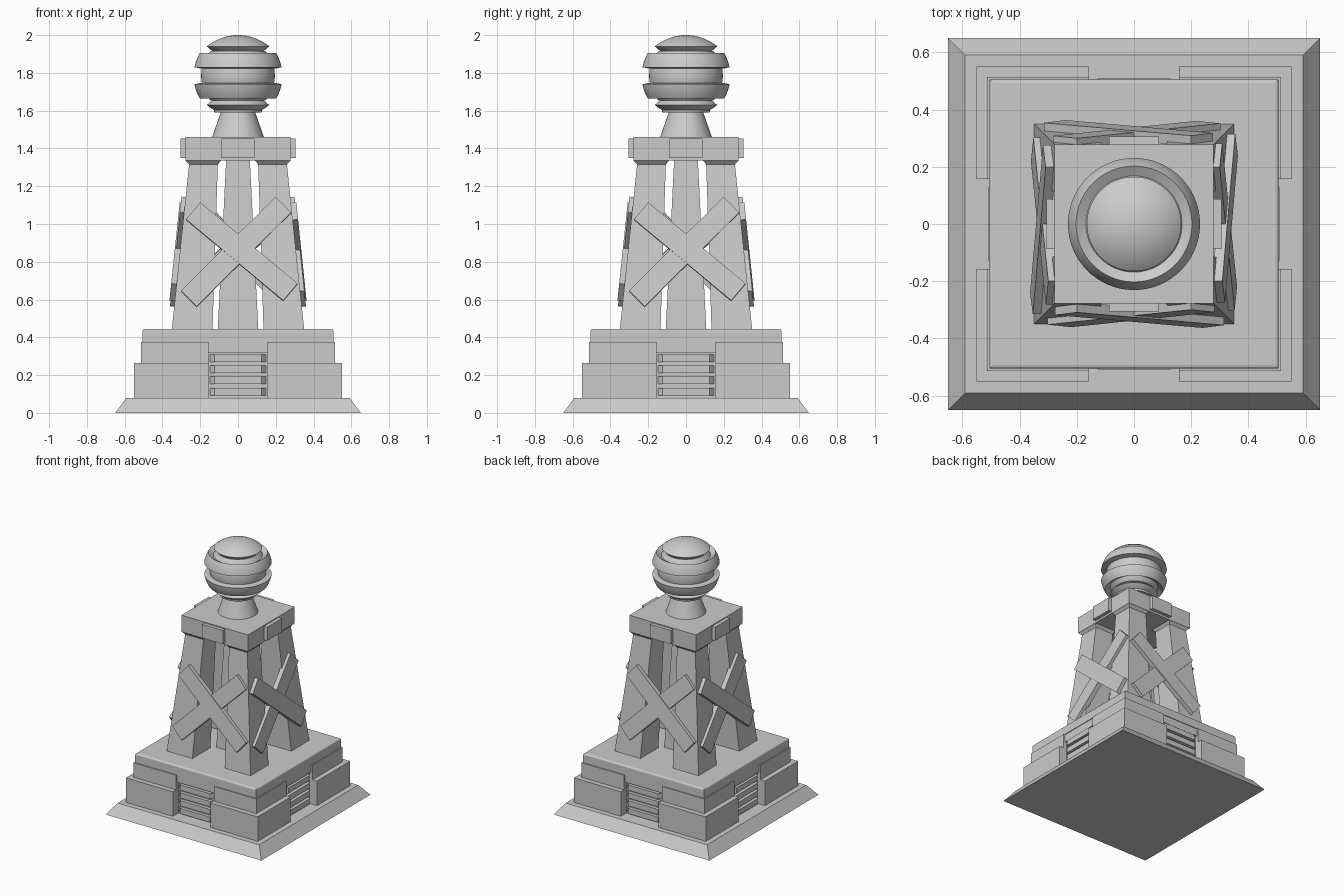
import bpy, bmesh
from math import radians, sin, cos, asin, pi
from mathutils import Matrix, Vector

if "Cube" in bpy.data.objects:
    bpy.data.objects.remove(bpy.data.objects["Cube"])


def finish(bm, name, smooth=False):
    bmesh.ops.remove_doubles(bm, verts=bm.verts, dist=1e-5)
    bmesh.ops.recalc_face_normals(bm, faces=bm.faces)
    me = bpy.data.meshes.new(name)
    bm.to_mesh(me)
    bm.free()
    ob = bpy.data.objects.new(name, me)
    bpy.context.collection.objects.link(ob)
    if smooth:
        bpy.ops.object.select_all(action='DESELECT')
        ob.select_set(True)
        bpy.context.view_layer.objects.active = ob
        bpy.ops.object.shade_smooth_by_angle(angle=radians(30))
    return ob


def block(name, low, high, z0, z1, mat=Matrix()):
    """Six-sided block; low and high are (x0, x1, y0, y1) rectangles."""
    bm = bmesh.new()
    rings = []
    for (x0, x1, y0, y1), z in ((low, z0), (high, z1)):
        rings.append([bm.verts.new(mat @ Vector((x, y, z)))
                      for x, y in ((x0, y0), (x1, y0), (x1, y1), (x0, y1))])
    a, b = rings
    bm.faces.new(a[::-1])
    bm.faces.new(b)
    for i in range(4):
        j = (i + 1) % 4
        bm.faces.new((a[i], a[j], b[j], b[i]))
    return finish(bm, name)


def sq(h):
    return (-h, h, -h, h)


def lathe(name, profile, steps=64):
    bm = bmesh.new()
    vs = [bm.verts.new((r, 0, z)) for r, z in profile]
    es = [bm.edges.new(p) for p in zip(vs, vs[1:])]
    bmesh.ops.spin(bm, geom=vs + es, cent=(0, 0, 0), axis=(0, 0, 1),
                   angle=2 * pi, steps=steps)
    return finish(bm, name, True)


# Plinth: sloped foot, core and bevelled deck
block("foot", sq(0.65), sq(0.59), 0, 0.08)
block("plinth_core", sq(0.485), sq(0.485), 0.08, 0.38)
deck = block("deck", sq(0.505), sq(0.505), 0.375, 0.445)
bm = bmesh.new()
bm.from_mesh(deck.data)
rim = [e for e in bm.edges if all(v.co.z > 0.44 for v in e.verts)]
bmesh.ops.bevel(bm, geom=rim, offset=0.012, segments=3, profile=0.5, affect='EDGES')
bm.to_mesh(deck.data)
bm.free()

# Central column and cap
block("central_column", sq(0.107), sq(0.063), 0.445, 1.335)
block("cap", sq(0.278), sq(0.278), 1.335, 1.46)

# Everything that repeats on four sides (built at the front, then rotated)
for k in range(4):
    rot = Matrix.Rotation(k * pi / 2, 4, 'Z')

    # Corner stones
    lo, hi = (0.157, 0.55, -0.55, -0.157), (0.157, 0.513, -0.513, -0.157)
    block("corner_stone_lower", lo, lo, 0.08, 0.265, rot)
    block("corner_stone_upper", hi, hi, 0.265, 0.375, rot)

    # Vent lintel and slats with chamfered ends
    lin = (-0.157, 0.157, -0.5, -0.45)
    block("vent_lintel", lin, lin, 0.318, 0.375, rot)
    for i in range(4):
        z = 0.113 + i * 0.059
        tip = rot @ Matrix.Translation((0, 0, z)) @ Matrix.Rotation(pi / 2, 4, 'X')
        block("vent_slat", (-0.152, 0.152, -0.02, 0.02),
              (-0.125, 0.125, -0.02, 0.02), 0.48, 0.51, tip)

    # Tapered leg with flared head
    block("leg", (0.135, 0.35, -0.35, -0.135), (0.107, 0.259, -0.259, -0.107),
          0.445, 1.315, rot)
    block("leg_head", (0.107, 0.259, -0.259, -0.107), (0.09, 0.278, -0.278, -0.09),
          1.315, 1.336, rot)

    # Cap tab
    tab = (-0.087, 0.087, -0.305, -0.27)
    block("cap_tab", tab, tab, 1.35, 1.453, rot)

    # Crossed planks lying on the leg slope
    for name, cx, ang, ln, out in (("brace_a", 0.02, 40, 0.672, 0.028),
                                   ("brace_b", -0.01, -45, 0.708, 0.022)):
        m = (rot @ Matrix.Translation((cx, -0.308, 0.852))
             @ Matrix.Rotation(radians(-5.97), 4, 'X')
             @ Matrix.Rotation(radians(ang), 4, 'Y'))
        r = (-ln / 2, ln / 2, -out, 0.036 - out)
        block(name, r, r, -0.059, 0.059, m)

# Neck
lathe("neck", [(0, 1.46), (0.137, 1.46), (0.088, 1.60), (0, 1.60)])

# Grooved ball: profile from bottom to top
C, R, CORE = 1.785, 0.235, 0.195


def arc(rad, a0, a1, n=6):
    return [(rad * cos(radians(a0 + (a1 - a0) * i / n)),
             C + rad * sin(radians(a0 + (a1 - a0) * i / n))) for i in range(n + 1)]


def dome(r0, r1, n=10, q=0.257):
    a0, a1 = asin(r0 / q), asin(r1 / q)
    return [(q * sin(a0 + (a1 - a0) * i / n), 2.0 - q + q * cos(a0 + (a1 - a0) * i / n))
            for i in range(n + 1)]


upper = (arc(CORE, 0, 11) + arc(R, 11, 30.5) + arc(CORE, 30.5, 42)
         + [(0.132, 1.912)] + dome(0.165, 0.0))
lower = (arc(CORE, 0, 11) + arc(R, 11, 30.5) + arc(CORE, 30.5, 42)
         + [(0.132, 1.912)] + dome(0.165, 0.128, 4) + [(0.125, 1.98), (0, 1.98)])
profile = [(r, 2 * C - z) for r, z in lower[::-1]] + upper[1:]
lathe("grooved_ball", profile)
